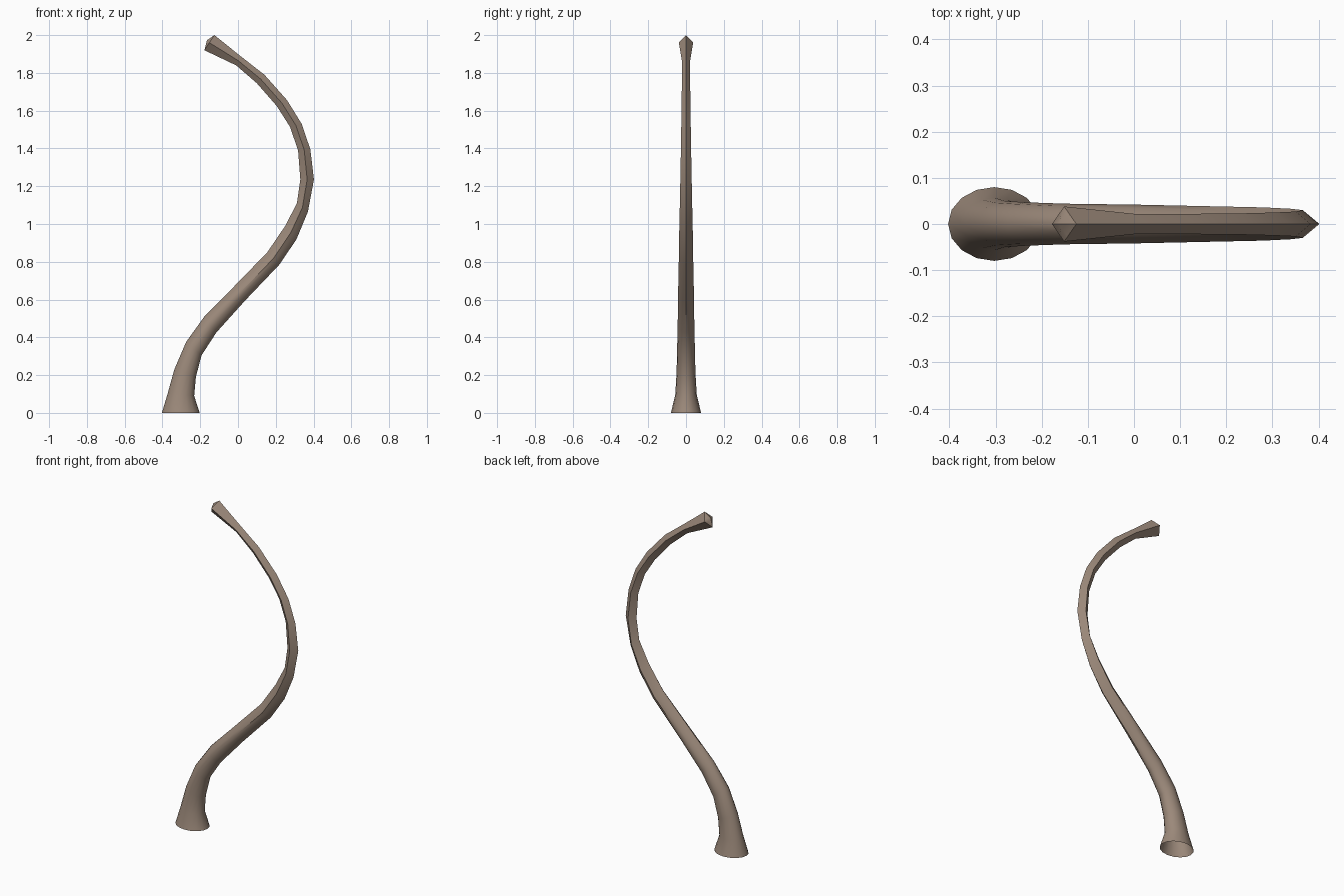
import bpy, bmesh, math
from mathutils import Vector

if "Cube" in bpy.data.objects:
    bpy.data.objects.remove(bpy.data.objects["Cube"])

bark = bpy.data.materials.new("brown bark")
bark.diffuse_color = (0.33, 0.25, 0.195, 1)
bark.use_nodes = True
bark.node_tree.nodes["Principled BSDF"].inputs["Base Color"].default_value = bark.diffuse_color

# Trunk stations: left edge x,z / right edge x,z / half depth in y
STATIONS = [
    (-.403, 0, -.203, 0, .08),
    (-.373, .10, -.232, .09, .057),
    (-.337, .23, -.223, .19, .050),
    (-.275, .375, -.193, .305, .047),
    (-.178, .51, -.115, .425, .044),
    (-.03, .66, .035, .592, .042),
    (.155, .85, .22, .786, .038),
    (.25, .99, .31, .92, .036),
    (.312, 1.11, .37, 1.065, .033),
    (.330, 1.235, .402, 1.235, .030),
    (.318, 1.39, .383, 1.395, .027),
    (.275, 1.515, .337, 1.53, .025),
    (.205, 1.625, .26, 1.655, .023),
    (.10, 1.745, .14, 1.79, .022),
    (-.01, 1.84, .012, 1.89, .022),
    (-.178, 1.92, -.125, 2.0, .038),
]
SIDES = 16


def ring(bm, station):
    """Cross-section: round at the base, diamond towards the tip."""
    lx, lz, rx, rz, w = station
    centre = Vector(((lx + rx) / 2, 0, (lz + rz) / 2))
    axis = Vector(((rx - lx) / 2, 0, (rz - lz) / 2))
    diamond = min(1, max(0, (centre.z - 0.3) / 0.8))
    verts = []
    for i in range(SIDES):
        a = 2 * math.pi * i / SIDES
        c, s = math.cos(a), math.sin(a)
        k = (1 - diamond) + diamond / (abs(c) + abs(s))
        verts.append(bm.verts.new(centre + axis * (c * k) + Vector((0, w * s * k, 0))))
    return verts


bm = bmesh.new()
rings = [ring(bm, s) for s in STATIONS]
for a, b in zip(rings, rings[1:]):
    for i in range(SIDES):
        j = (i + 1) % SIDES
        bm.faces.new((a[i], a[j], b[j], b[i]))

# Slightly bulging tip cap; the base stays open
top = rings[-1]
tip = bm.verts.new((-.164, 0, 1.973))
for i in range(SIDES):
    bm.faces.new((top[i], top[(i + 1) % SIDES], tip))
bmesh.ops.recalc_face_normals(bm, faces=bm.faces)

mesh = bpy.data.meshes.new("trunk")
bm.to_mesh(mesh)
bm.free()
mesh.materials.append(bark)
trunk = bpy.data.objects.new("trunk", mesh)
bpy.context.collection.objects.link(trunk)
bpy.context.view_layer.objects.active = trunk
trunk.select_set(True)
bpy.ops.object.shade_smooth_by_angle(angle=math.radians(40))
